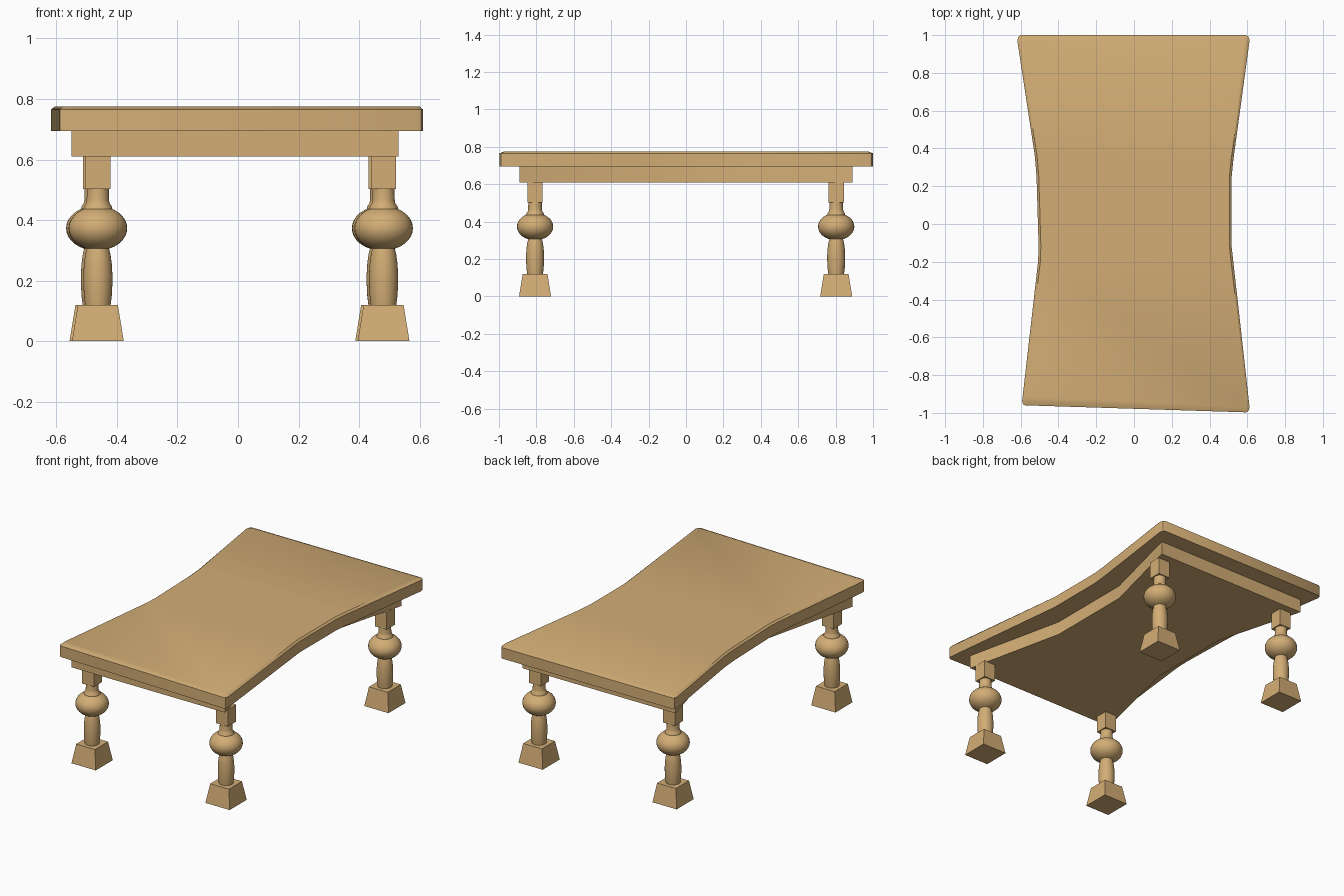
import bpy, bmesh, math
from mathutils import Matrix

if "Cube" in bpy.data.objects:
    bpy.data.objects.remove(bpy.data.objects["Cube"])

wood = bpy.data.materials.new("wood")
wood.diffuse_color = (0.65, 0.42, 0.18, 1)
wood.use_nodes = True
wood.node_tree.nodes["Principled BSDF"].inputs["Base Color"].default_value = wood.diffuse_color


def finish(bm, name, angle):
    bmesh.ops.recalc_face_normals(bm, faces=bm.faces)
    mesh = bpy.data.meshes.new(name)
    bm.to_mesh(mesh)
    bm.free()
    ob = bpy.data.objects.new(name, mesh)
    bpy.context.collection.objects.link(ob)
    mesh.materials.append(wood)
    bpy.ops.object.select_all(action='DESELECT')
    ob.select_set(True)
    bpy.context.view_layer.objects.active = ob
    bpy.ops.object.shade_smooth_by_angle(angle=math.radians(angle))
    return ob


def skin(bm, loops):
    """Join stacked closed loops with quads and cap both ends."""
    rings = [[bm.verts.new(p) for p in loop] for loop in loops]
    n = len(rings[0])
    for a, b in zip(rings, rings[1:]):
        for i in range(n):
            j = (i + 1) % n
            bm.faces.new((a[i], a[j], b[j], b[i]))
    bm.faces.new(rings[0][::-1])
    bm.faces.new(rings[-1])


def at_height(outline, z, dx=0, dy=0):
    """Outline at height z, pulled in by dx on the sides and dy on the ends."""
    return [(x - math.copysign(dx, x), y - (math.copysign(dy, y) if abs(y) > 0.8 else 0), z)
            for x, y in outline]


# Table top: waisted plan with clipped corners, softened upper edge
top_plan = [(-0.575, -0.96), (0.592, -0.997), (0.606, -0.99), (0.612, -0.972),
            (0.526, -0.20), (0.517, -0.12), (0.517, 0.25), (0.526, 0.34),
            (0.612, 0.972), (0.606, 0.992), (0.592, 1.0), (-0.598, 1.0),
            (-0.612, 0.992), (-0.618, 0.972), (-0.525, 0.36), (-0.516, 0.25),
            (-0.505, -0.12), (-0.508, -0.20), (-0.592, -0.935), (-0.588, -0.954)]
bm = bmesh.new()
skin(bm, [at_height(top_plan, 0.695), at_height(top_plan, 0.765),
          at_height(top_plan, 0.775, 0.012, 0.025)])
finish(bm, "table_top", 35)

# Solid apron under the top
apron_plan = [(-0.55, -0.89), (0.53, -0.89), (0.385, -0.24), (0.385, 0.32),
              (0.53, 0.89), (-0.55, 0.89), (-0.395, 0.32), (-0.395, -0.24)]
bm = bmesh.new()
skin(bm, [at_height(apron_plan, 0.61), at_height(apron_plan, 0.696)])
finish(bm, "apron", 20)


def square(half, z):
    return [(-half, -half, z), (half, -half, z), (half, half, z), (-half, half, z)]


def lathe(bm, profile, sides=32):
    skin(bm, [[(r * math.cos(2 * math.pi * i / sides), r * math.sin(2 * math.pi * i / sides), z)
               for i in range(sides)] for r, z in profile])


# Turned leg profiles (radius, height)
vase = [(0.042, 0.118), (0.046, 0.15), (0.048, 0.19), (0.048, 0.22), (0.046, 0.255),
        (0.042, 0.285), (0.036, 0.31)]
neck = [(0.048, 0.435), (0.046, 0.445), (0.039, 0.455), (0.037, 0.465), (0.036, 0.506)]

legs = {"front_left": (-0.463, -0.807), "front_right": (0.481, -0.807),
        "back_left": (-0.471, 0.803), "back_right": (0.473, 0.803)}
for name, (x, y) in legs.items():
    bm = bmesh.new()
    skin(bm, [square(0.0855, 0), square(0.066, 0.12)])       # tapered foot
    lathe(bm, vase)                                          # lower turning
    bmesh.ops.create_uvsphere(bm, u_segments=32, v_segments=16, radius=1,
                              matrix=Matrix.Translation((0, 0, 0.373))
                              @ Matrix.Diagonal((0.097, 0.097, 0.073, 1)))  # bulb
    lathe(bm, neck)                                          # neck
    skin(bm, [square(0.041, 0.503), square(0.041, 0.612)])   # top block
    leg = finish(bm, name + "_leg", 35)
    leg.location = (x, y, 0)
